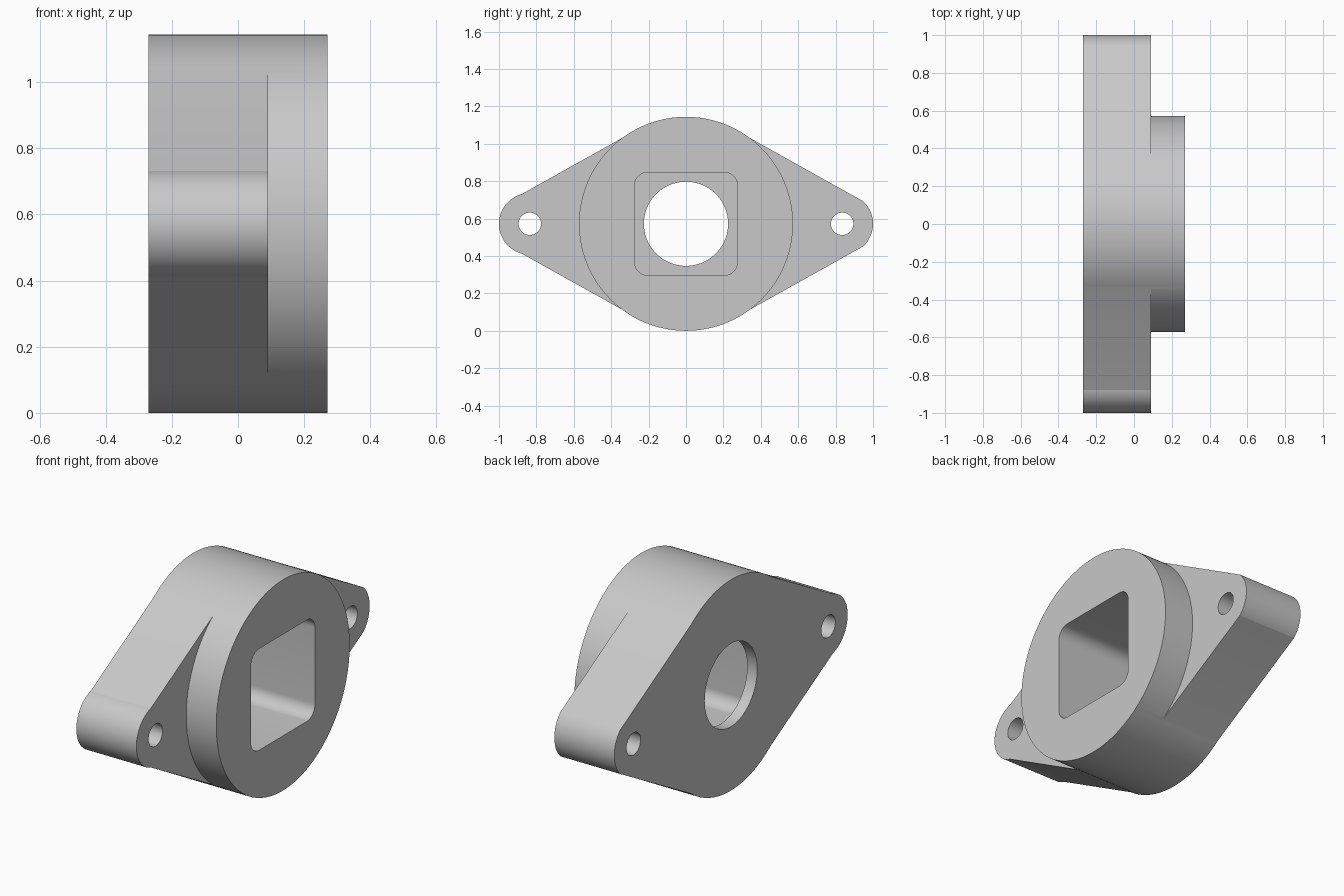
import bpy, bmesh
from math import sin, cos, acos, asin, pi, radians

cube = bpy.data.objects.get("Cube")
if cube:
    bpy.data.objects.remove(cube, do_unlink=True)

BACK, STEP, FRONT, WALL = -0.27, 0.09, 0.27, -0.21
R, LUG_R, LUG_Y = 0.572, 0.165, 0.835   # boss radius, lug radius, bolt spacing
EDGE, LUG_EDGE = 0.567, 0.16            # distance of straight edges from centres
CZ = R

grey = bpy.data.materials.new("light_grey")
grey.use_nodes = True
colour = (0.58, 0.58, 0.58, 1)
grey.diffuse_color = colour
grey.node_tree.nodes["Principled BSDF"].inputs["Base Color"].default_value = colour


def arc(cy, cz, r, a0, a1, n):
    """Points on an arc, with angles measured from +z towards +y."""
    return [(cy + r * sin(a0 + (a1 - a0) * i / n),
             cz + r * cos(a0 + (a1 - a0) * i / n)) for i in range(n + 1)]


def circle(cy, r, n):
    return arc(cy, 0, r, 0, 2 * pi, n)[:-1]


def prism(name, points, x0, x1):
    """Extrude a y-z profile along x."""
    bm = bmesh.new()
    face = bm.faces.new([bm.verts.new((x0, y, z + CZ)) for y, z in points])
    new = bmesh.ops.extrude_face_region(bm, geom=[face])["geom"]
    verts = [v for v in new if isinstance(v, bmesh.types.BMVert)]
    bmesh.ops.translate(bm, verts=verts, vec=(x1 - x0, 0, 0))
    bmesh.ops.recalc_face_normals(bm, faces=bm.faces)
    mesh = bpy.data.meshes.new(name)
    bm.to_mesh(mesh)
    bm.free()
    mesh.materials.append(grey)
    obj = bpy.data.objects.new(name, mesh)
    bpy.context.collection.objects.link(obj)
    return obj


def combine(target, other, operation):
    mod = target.modifiers.new(operation, 'BOOLEAN')
    mod.operation, mod.solver, mod.object = operation, 'EXACT', other
    bpy.context.view_layer.objects.active = target
    bpy.ops.object.modifier_apply(modifier=mod.name)
    bpy.data.objects.remove(other, do_unlink=True)


# Round body
body = prism("flange_housing", circle(0, R, 144), BACK, FRONT)

# Tapered lugs: one end has a proud rounded tip, the other a trimmed tip
slope = asin((EDGE - LUG_EDGE) / LUG_Y)
spread = acos(LUG_EDGE / LUG_R)
root = (EDGE * sin(slope), EDGE * cos(slope))
for side, start in ((-1, slope - spread), (1, slope + spread)):
    tip = arc(LUG_Y, 0, LUG_R, start, pi - start, 48)
    outline = [root] + tip + [(root[0], -root[1])]
    lug = prism("lug", [(side * y, z) for y, z in outline], BACK, STEP)
    combine(body, lug, 'UNION')

# Square socket with rounded corners, open at the boss face
h, cr = 0.275, 0.07
k = h - cr
square = []
for i, (sy, sz) in enumerate(((1, 1), (1, -1), (-1, -1), (-1, 1))):
    square += arc(sy * k, sz * k, cr, i * pi / 2, (i + 1) * pi / 2, 12)
combine(body, prism("socket", square, WALL, 0.5), 'DIFFERENCE')

# Round bore through the back wall, and the bolt holes
combine(body, prism("bore", circle(0, 0.225, 96), -0.5, 0), 'DIFFERENCE')
for side in (-1, 1):
    combine(body, prism("bolt_hole", circle(side * LUG_Y, 0.06, 48), -0.5, 0.5), 'DIFFERENCE')

bpy.ops.object.select_all(action='DESELECT')
body.select_set(True)
bpy.context.view_layer.objects.active = body
bpy.ops.object.shade_smooth_by_angle(angle=radians(12))
